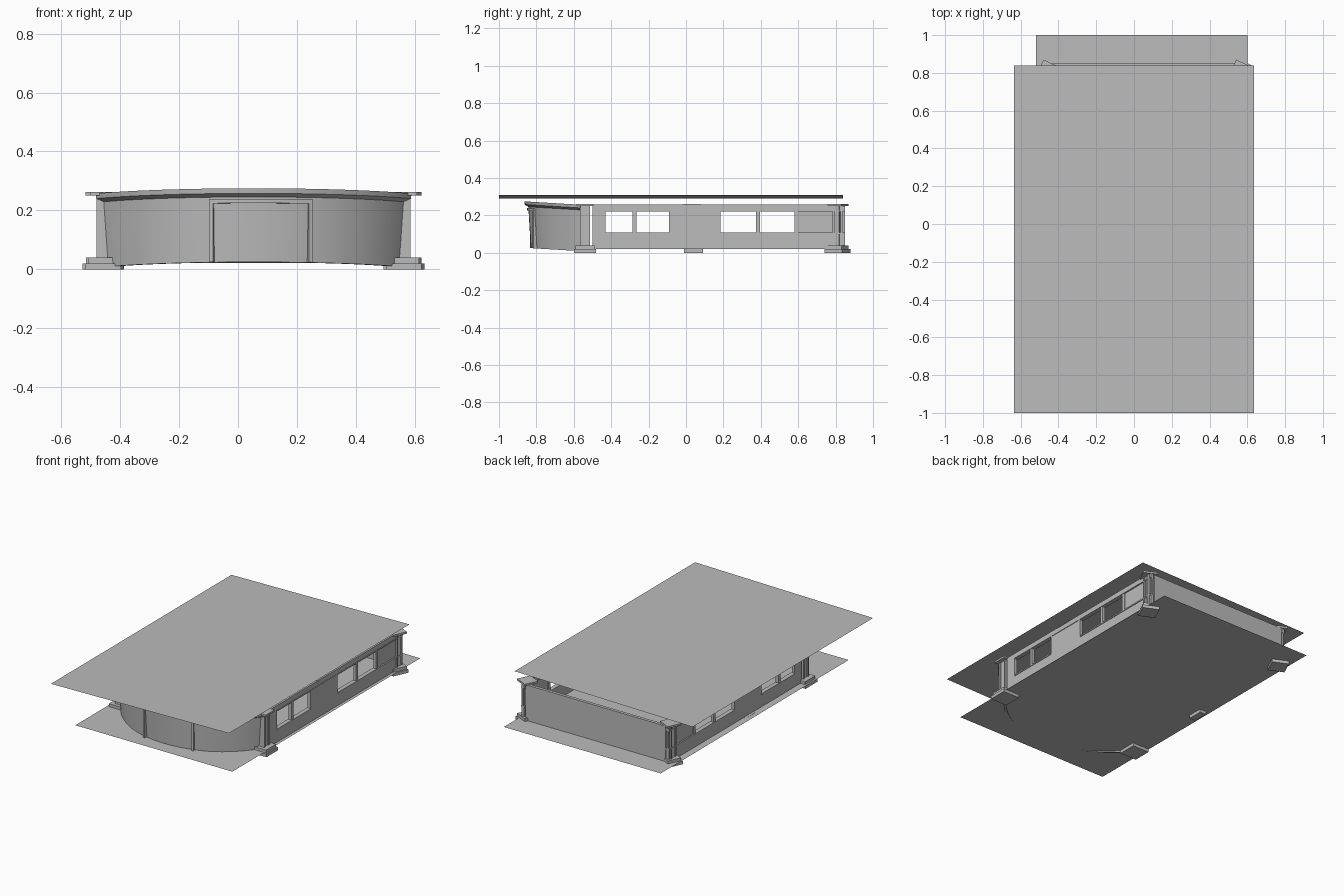
import bpy, math

cube = bpy.data.objects.get("Cube")
if cube:
    bpy.data.objects.remove(cube, do_unlink=True)

grey = bpy.data.materials.new("plain grey")
grey.use_nodes = True
grey.diffuse_color = (0.5, 0.5, 0.5, 1)
bsdf = next(n for n in grey.node_tree.nodes if n.type == "BSDF_PRINCIPLED")
bsdf.inputs["Base Color"].default_value = grey.diffuse_color


def make(name, verts, faces):
    mesh = bpy.data.meshes.new(name)
    mesh.from_pydata(verts, [], faces)
    mesh.materials.append(grey)
    obj = bpy.data.objects.new(name, mesh)
    bpy.context.collection.objects.link(obj)
    return obj


def box(name, x, y, z, turn=0):
    """Box from three (low, high) ranges, optionally turned about its own middle."""
    cx, cy = sum(x) / 2, sum(y) / 2
    verts = [(a - cx, b - cy, c) for c in z for b in y for a in x]
    faces = [(0, 2, 3, 1), (4, 5, 7, 6), (0, 1, 5, 4),
             (2, 6, 7, 3), (0, 4, 6, 2), (1, 3, 7, 5)]
    obj = make(name, verts, faces)
    obj.location = (cx, cy, 0)
    obj.rotation_euler.z = math.radians(turn)
    return obj


def block(name, x, y, size, z, turn=0):
    h = size / 2
    return box(name, (x - h, x + h), (y - h, y + h), z, turn)


# Thin roof sheet, slightly tilted sideways, and flat floor sheet
W = 0.635
make("roof", [(-W, -1, 0.29), (W, -1, 0.31), (W, 0.84, 0.31), (-W, 0.84, 0.29)],
     [(0, 1, 2, 3)])
F = 0.021
make("floor", [(-0.52, -0.915, F), (0.6, -0.915, F), (0.6, 1, F), (-0.52, 1, F)],
     [(0, 1, 2, 3)])

# Side walls with window openings, sills and bars
MID = 0.053
for side, label in ((1, "left"), (-1, "right")):
    def span(inner, outer):
        return tuple(sorted((MID + side * inner, MID + side * outer)))

    wall = span(0.507, 0.527)
    thin = span(0.512, 0.522)
    trim = span(0.503, 0.531)
    box(label + "_wall_base", wall, (-0.5, 0.85), (0.021, 0.105))
    box(label + "_wall_header", wall, (-0.5, 0.85), (0.225, 0.258))
    for y in ((-0.5, -0.43), (-0.09, 0.185)):
        box(label + "_wall_pier", wall, y, (0.105, 0.225))
    box(label + "_blind_panel", thin, (0.585, 0.85), (0.105, 0.225))
    for y in (-0.275, 0.385, 0.59):
        box(label + "_window_bar", wall, (y - 0.01, y + 0.01), (0.105, 0.225))
    for y in ((-0.43, -0.09), (0.185, 0.85)):
        box(label + "_window_sill", trim, y, (0.1, 0.108))
    for y in ((-0.43, -0.09), (-0.075, 0.17), (0.185, 0.85)):
        box(label + "_window_head", trim, y, (0.222, 0.227))
    box(label + "_middle_cap", trim, (-0.02, 0.08), (0.256, 0.262))

box("right_middle_foot", (-0.49, -0.445), (-0.01, 0.09), (0, 0.022))

# Corner columns with stepped feet and caps
for x in (-0.457, 0.563):
    for y, turn in ((-0.54, 0), (0.81, -25)):
        s = 0.105 if turn else 0.12
        block("column_foot", x, y, s, (0, 0.02), turn)
        block("column_step", x, y, s * 0.85, (0.02, 0.04), turn)
        block("column_core", x, y, 0.034, (0.04, 0.25), turn)
        for d in (-0.022, 0.022):
            box("column_flange", (x - 0.023, x + 0.023),
                (y + d - 0.006, y + d + 0.006), (0.04, 0.25))
        block("column_cap", x, y, 0.09, (0.25, 0.262), turn)

# Back wall
box("back_wall", (-0.45, 0.55), (0.83, 0.85), (0.021, 0.25))

# Bowed front wall, sweeping up towards its middle
R, CY = 0.6, -0.235
HALF = math.asin(0.51 / R)


def arc_strip(name, a0, a1, profile, steps):
    """Sweep a closed (offset, height) profile along the bow."""
    verts, n = [], len(profile)
    for i in range(steps + 1):
        a = a0 + (a1 - a0) * i / steps
        for off, z in profile:
            r = R + off
            y = CY - r * math.cos(a)
            verts.append((MID + r * math.sin(a), y, z + 0.06 * (-0.83 - y)))
    faces = [(i * n + j, i * n + (j + 1) % n, (i + 1) * n + (j + 1) % n, (i + 1) * n + j)
             for i in range(steps) for j in range(n)]
    faces += [tuple(range(n))[::-1], tuple(range(steps * n, steps * n + n))]
    obj = make(name, verts, faces)
    bpy.ops.object.select_all(action="DESELECT")
    obj.select_set(True)
    bpy.context.view_layer.objects.active = obj
    bpy.ops.object.mode_set(mode="EDIT")
    bpy.ops.mesh.select_all(action="SELECT")
    bpy.ops.mesh.normals_make_consistent(inside=False)
    bpy.ops.object.mode_set(mode="OBJECT")
    bpy.ops.object.shade_smooth_by_angle(angle=math.radians(30))
    return obj


def rect(o0, o1, z0, z1):
    return [(o0, z0), (o1, z0), (o1, z1), (o0, z1)]


arc_strip("front_wall", -HALF, HALF,
          [(-0.02, 0.025), (-0.005, 0.025), (0.008, 0.245), (0.028, 0.256),
           (0.03, 0.273), (-0.02, 0.273)], 40)

# Door frame on the bow
left, right = (math.asin((x - MID) / R) for x in (-0.088, 0.243))
for a in (left, right):
    arc_strip("door_post", a - 0.012, a + 0.012, rect(-0.01, 0.014, 0.025, 0.238), 1)
arc_strip("door_lintel", left, right, rect(-0.01, 0.014, 0.224, 0.238), 14)
